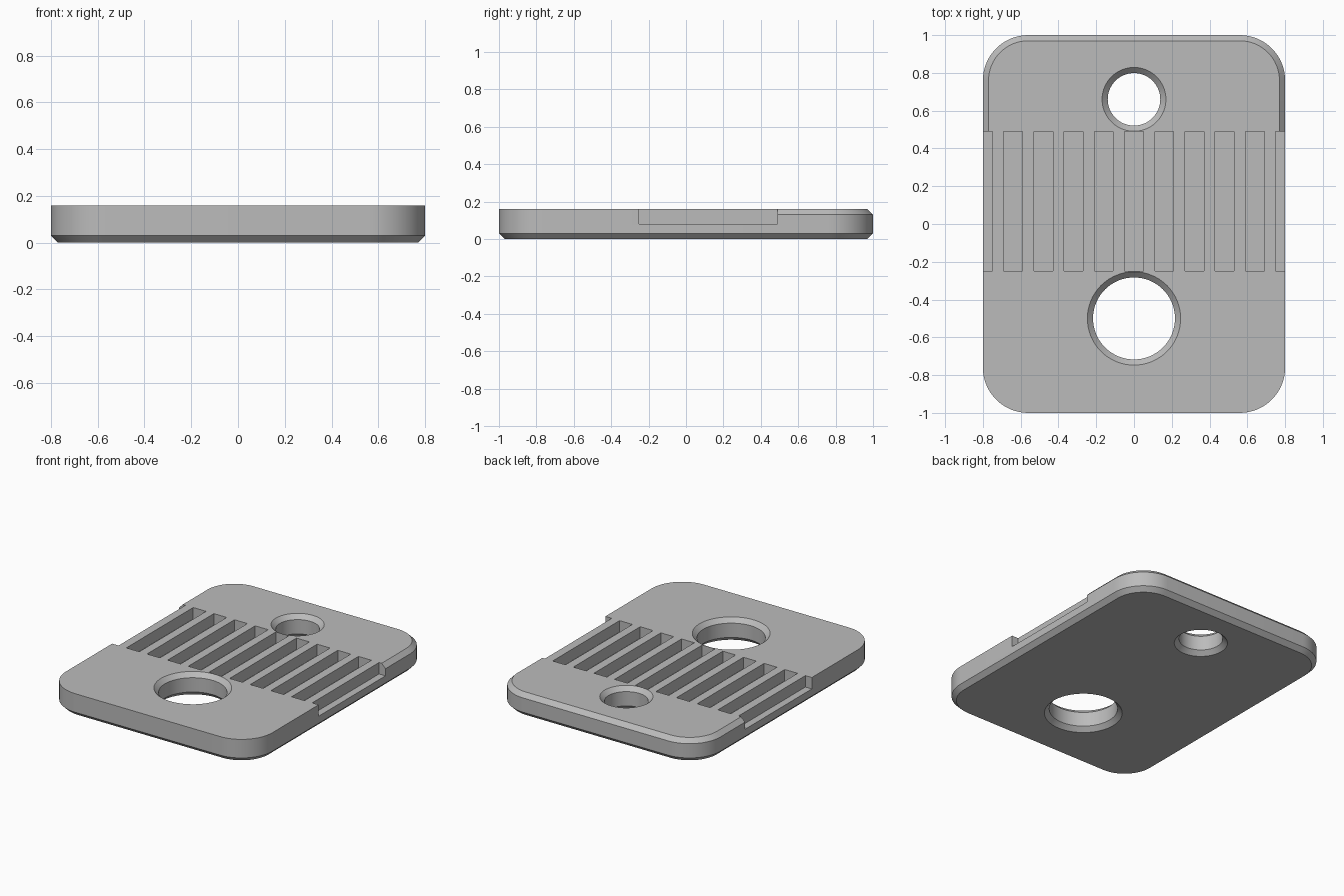
import bpy, bmesh
from math import pi, sin, cos

cube = bpy.data.objects.get("Cube")
if cube:
    bpy.data.objects.remove(cube, do_unlink=True)

HALF_W, HALF_L, THICK = 0.8, 1.0, 0.16
RADIUS, CHAMFER = 0.24, 0.03
GROOVE_FRONT, GROOVE_BACK, GROOVE_FLOOR = -0.25, 0.49, 0.08
GROOVE_W, PITCH = 0.1, 0.16

grey = bpy.data.materials.new("plain grey")
grey.use_nodes = True
grey.diffuse_color = (0.5, 0.5, 0.5, 1)
grey.node_tree.nodes["Principled BSDF"].inputs["Base Color"].default_value = grey.diffuse_color


def make_object(name, bm):
    bmesh.ops.recalc_face_normals(bm, faces=bm.faces)
    mesh = bpy.data.meshes.new(name)
    bm.to_mesh(mesh)
    bm.free()
    mesh.materials.append(grey)
    obj = bpy.data.objects.new(name, mesh)
    bpy.context.collection.objects.link(obj)
    return obj


def loft(bm, rings):
    """Skin a stack of closed rings and cap both ends."""
    rows = [[bm.verts.new(p) for p in ring] for ring in rings]
    n = len(rows[0])
    for low, high in zip(rows, rows[1:]):
        for i in range(n):
            j = (i + 1) % n
            bm.faces.new((low[i], low[j], high[j], high[i]))
    bm.faces.new(rows[0][::-1])
    bm.faces.new(rows[-1])


def outline(inset, steps=16):
    """Rounded rectangle, with side points where the back chamfer begins."""
    w, r = HALF_W - inset, RADIUS - inset
    cx, cy = HALF_W - RADIUS, HALF_L - RADIUS
    sides = (GROOVE_BACK - 0.09, GROOVE_BACK)
    pts = [(w, y) for y in sides]
    for k, (sx, sy) in enumerate(((1, 1), (-1, 1), (-1, -1), (1, -1))):
        if k == 2:
            pts += [(-w, y) for y in reversed(sides)]
        for s in range(steps + 1):
            a = (k + s / steps) * pi / 2
            pts.append((sx * cx + r * cos(a), sy * cy + r * sin(a)))
    return pts


# Plate: chamfered all round below, only round the back end above
outer, inner = outline(0), outline(CHAMFER)
top = [i if o[1] > GROOVE_BACK - 0.01 else o for o, i in zip(outer, inner)]
levels = ((inner, 0), (outer, CHAMFER), (outer, THICK - CHAMFER), (top, THICK))
bm = bmesh.new()
loft(bm, [[(x, y, z) for x, y in ring] for ring, z in levels])
plate = make_object("grooved_plate", bm)

# Two through holes, countersunk on both faces
bm = bmesh.new()
for y, r in ((-0.5, 0.217), (0.66, 0.139)):
    over = 0.02
    profile = ((r + CHAMFER + over, -over), (r, CHAMFER),
               (r, THICK - CHAMFER), (r + CHAMFER + over, THICK + over))
    loft(bm, [[(q * cos(i * pi / 32), y + q * sin(i * pi / 32), z)
               for i in range(64)] for q, z in profile])
hole_cutter = make_object("hole_cutter", bm)

# Row of grooves, the end ones open to the sides
bm = bmesh.new()
for k in range(-5, 6):
    x0, x1 = k * PITCH - GROOVE_W / 2, k * PITCH + GROOVE_W / 2
    rect = ((x0, GROOVE_FRONT), (x1, GROOVE_FRONT), (x1, GROOVE_BACK), (x0, GROOVE_BACK))
    loft(bm, [[(x, y, z) for x, y in rect] for z in (GROOVE_FLOOR, THICK + 0.1)])
groove_cutter = make_object("groove_cutter", bm)

bpy.ops.object.select_all(action='DESELECT')
bpy.context.view_layer.objects.active = plate
plate.select_set(True)
for cutter in (groove_cutter, hole_cutter):
    cutter.hide_render = True
    mod = plate.modifiers.new(cutter.name, 'BOOLEAN')
    mod.operation, mod.solver, mod.object = 'DIFFERENCE', 'EXACT', cutter
    bpy.ops.object.modifier_apply(modifier=mod.name)
    bpy.data.objects.remove(cutter, do_unlink=True)

bpy.ops.object.shade_smooth_by_angle(angle=pi / 6)
